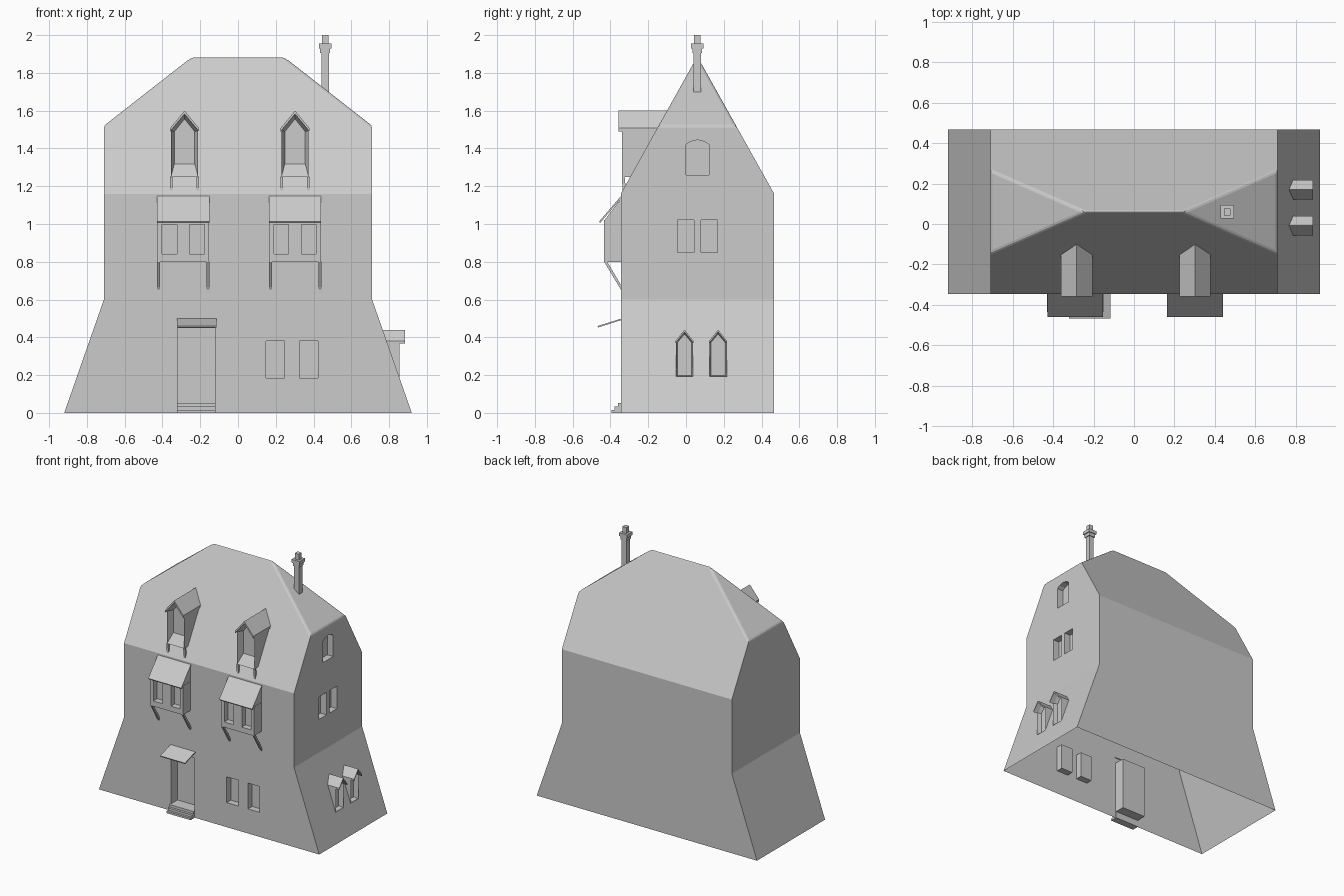
import bpy, bmesh
from mathutils import Vector

if "Cube" in bpy.data.objects:
    bpy.data.objects.remove(bpy.data.objects["Cube"])

FRONT, BACK, RIDGE_Y = -0.345, 0.467, 0.06


def finish(bm, name):
    bmesh.ops.recalc_face_normals(bm, faces=bm.faces[:])
    me = bpy.data.meshes.new(name)
    bm.to_mesh(me)
    bm.free()
    ob = bpy.data.objects.new(name, me)
    bpy.context.collection.objects.link(ob)
    return ob


def add_prism(bm, pts, axis, a, b):
    """Extrude a 2D outline: axis 'x' takes (y, z) points, axis 'y' takes (x, z)."""
    def place(p, t):
        return (t, p[0], p[1]) if axis == 'x' else (p[0], t, p[1])
    va = [bm.verts.new(place(p, a)) for p in pts]
    vb = [bm.verts.new(place(p, b)) for p in pts]
    n = len(pts)
    cap = bm.faces.new(va)
    bm.faces.new(vb[::-1])
    for i in range(n):
        j = (i + 1) % n
        bm.faces.new((va[i], vb[i], vb[j], va[j]))
    return cap


def prism(name, pts, axis, a, b):
    bm = bmesh.new()
    add_prism(bm, pts, axis, a, b)
    return finish(bm, name)


def rect(u0, u1, z0, z1):
    return [(u0, z0), (u1, z0), (u1, z1), (u0, z1)]


def house_shape(c, w, z0, z1, z2):
    return [(c - w, z0), (c + w, z0), (c + w, z1), (c, z2), (c - w, z1)]


def chevron(c, w, z1, z2, t):
    return [(c - w, z1), (c, z2), (c + w, z1), (c + w, z1 - t), (c, z2 - t), (c - w, z1 - t)]


def cut(ob, cutter):
    m = ob.modifiers.new("cut", 'BOOLEAN')
    m.operation, m.solver, m.object = 'DIFFERENCE', 'EXACT', cutter
    dg = bpy.context.evaluated_depsgraph_get()
    me = bpy.data.meshes.new_from_object(ob.evaluated_get(dg))
    ob.modifiers.clear()
    ob.data = me
    bpy.data.objects.remove(cutter)


def dormer(name, pts, axis, front, back, inset, push):
    """Gabled box whose front face is inset and pushed in as a tapered recess."""
    bm = bmesh.new()
    face = add_prism(bm, pts, axis, front, back)
    bmesh.ops.recalc_face_normals(bm, faces=bm.faces[:])
    bmesh.ops.inset_region(bm, faces=[face], thickness=inset, use_even_offset=True)
    low = min(v.co.z for v in face.verts)
    for v in face.verts:
        v.co += Vector(push[:2] + (push[2] if v.co.z < low + 0.01 else 0,))
    return finish(bm, name)


# House body: flared base, straight walls, half-hipped roof
bm = bmesh.new()
rings = []
for x, y0, y1, z in ((0.92, FRONT, BACK, 0), (0.71, FRONT, BACK, 0.6),
                     (0.71, FRONT, BACK, 1.16), (0.71, -0.145, 0.265, 1.52)):
    rings.append([bm.verts.new(p) for p in
                  ((-x, y0, z), (x, y0, z), (x, y1, z), (-x, y1, z))])
ridge = [bm.verts.new((x, RIDGE_Y, 1.887)) for x in (-0.24, 0.24)]
r0, r1, r2, r3 = rings
bm.faces.new(r0[::-1])
for lo, hi in ((r0, r1), (r1, r2)):
    for i in (0, 2):
        bm.faces.new((lo[i], lo[i + 1], hi[i + 1], hi[i]))
for i, j in ((1, 2), (3, 0)):
    bm.faces.new((r0[i], r0[j], r1[j], r1[i]))
    bm.faces.new((r1[i], r1[j], r2[j], r3[j], r3[i], r2[i]))
bm.faces.new((r2[0], r2[1], r3[1], ridge[1], ridge[0], r3[0]))
bm.faces.new((r2[2], r2[3], r3[3], ridge[0], ridge[1], r3[2]))
bm.faces.new((r3[1], r3[2], ridge[1]))
bm.faces.new((r3[3], r3[0], ridge[0]))
edges = [e for e in bm.edges if all(v.co.z > 1.5 for v in e.verts)]
bmesh.ops.bevel(bm, geom=edges, offset=0.012, segments=2, profile=0.5, affect='EDGES')
body = finish(bm, "house_body")

# Recesses: door, front windows, gable windows, side dormer openings
bm = bmesh.new()
add_prism(bm, rect(-0.32, -0.12, 0.05, 0.45), 'y', -0.6, FRONT + 0.08)
for x0 in (0.147, 0.325):
    add_prism(bm, rect(x0, x0 + 0.098, 0.185, 0.38), 'y', -0.6, FRONT + 0.05)
for y0 in (-0.045, 0.08):
    add_prism(bm, rect(y0, y0 + 0.087, 0.85, 1.02), 'x', 0.66, 0.9)
arch = [(0, 1.26), (0.122, 1.26), (0.122, 1.42), (0.1, 1.436),
        (0.061, 1.445), (0.022, 1.436), (0, 1.42)]
add_prism(bm, arch, 'x', 0.66, 0.9)
side_centres = (-0.008, 0.17)
for c in side_centres:
    add_prism(bm, house_shape(c, 0.045, 0.192, 0.37, 0.43), 'x', 0.8, 1.0)
cut(body, finish(bm, "recess_cutter"))

# The underside is open
bm = bmesh.new()
bm.from_mesh(body.data)
bmesh.ops.delete(bm, geom=[f for f in bm.faces if all(v.co.z < 1e-4 for v in f.verts)],
                 context='FACES_ONLY')
bm.to_mesh(body.data)
bm.free()

# Side dormers on the flared right wall
for i, c in enumerate(side_centres):
    dormer(f"side_dormer_{i}", house_shape(c, 0.046, 0.19, 0.375, 0.43), 'x',
           0.855, 0.765, 0.008, (-0.035, 0, 0.0))
    prism(f"side_dormer_roof_{i}", chevron(c, 0.048, 0.38, 0.44, 0.012), 'x', 0.765, 0.885)

# Front: roof dormers and bay windows, one pair per side
for side, c in (("left", -0.283), ("right", 0.302)):
    dormer(f"roof_dormer_{side}", house_shape(c, 0.072, 1.25, 1.495, 1.585), 'y',
           -0.34, -0.13, 0.018, (0, 0.05, 0.05))
    prism(f"roof_dormer_roof_{side}", chevron(c, 0.077, 1.507, 1.6, 0.018), 'y', -0.358, -0.1)
    bc = c - 0.007 if side == "left" else c
    bay = prism(f"bay_{side}", rect(bc - 0.136, bc + 0.136, 0.8, 1.02), 'y', -0.435, FRONT + 0.01)
    bm = bmesh.new()
    for s in (-1, 1):
        u = sorted((bc + s * 0.034, bc + s * 0.112))
        add_prism(bm, rect(u[0], u[1], 0.84, 0.997), 'y', -0.6, -0.39)
    cut(bay, finish(bm, "bay_cutter"))
    # sloping bay roof, with closed cheeks
    prism(f"bay_roof_{side}", [(-0.455, 1.005), (-0.46, 1.013), (-0.34, 1.153), (-0.34, 1.14)],
          'x', bc - 0.138, bc + 0.138)
    prism(f"bay_cheeks_{side}", [(-0.435, 1.015), (-0.34, 1.015), (-0.34, 1.14)],
          'x', bc - 0.134, bc + 0.134)
    # diagonal brackets under bay and dormer
    for s, tag in ((-1, "a"), (1, "b")):
        x = bc + s * 0.131
        prism(f"bay_bracket_{side}_{tag}",
              [(-0.435, 0.802), (-0.418, 0.802), (-0.343, 0.675), (-0.343, 0.65)],
              'x', x - 0.008, x + 0.008)
        x = c + s * 0.07
        prism(f"dormer_bracket_{side}_{tag}",
              [(-0.34, 1.252), (-0.325, 1.252), (-0.32, 1.2), (-0.335, 1.17)],
              'x', x - 0.007, x + 0.007)

# Door canopy and steps
prism("door_canopy", [(-0.34, 0.492), (-0.34, 0.5), (-0.468, 0.46), (-0.465, 0.452)],
      'x', -0.322, -0.115)
prism("door_steps", [(-0.34, 0), (-0.395, 0), (-0.395, 0.015), (-0.378, 0.015), (-0.378, 0.033),
                     (-0.36, 0.033), (-0.36, 0.052), (-0.34, 0.052)], 'x', -0.322, -0.12)

# Chimney: shaft, stepped cap and pot
for name, w, z0, z1 in (("chimney_shaft", 0.02, 1.66, 1.91), ("chimney_collar", 0.026, 1.905, 1.93),
                        ("chimney_cap", 0.033, 1.93, 1.955), ("chimney_pot", 0.017, 1.95, 2.0)):
    prism(name, rect(0.461 - w, 0.461 + w, z0, z1), 'y', RIDGE_Y - w, RIDGE_Y + w)
